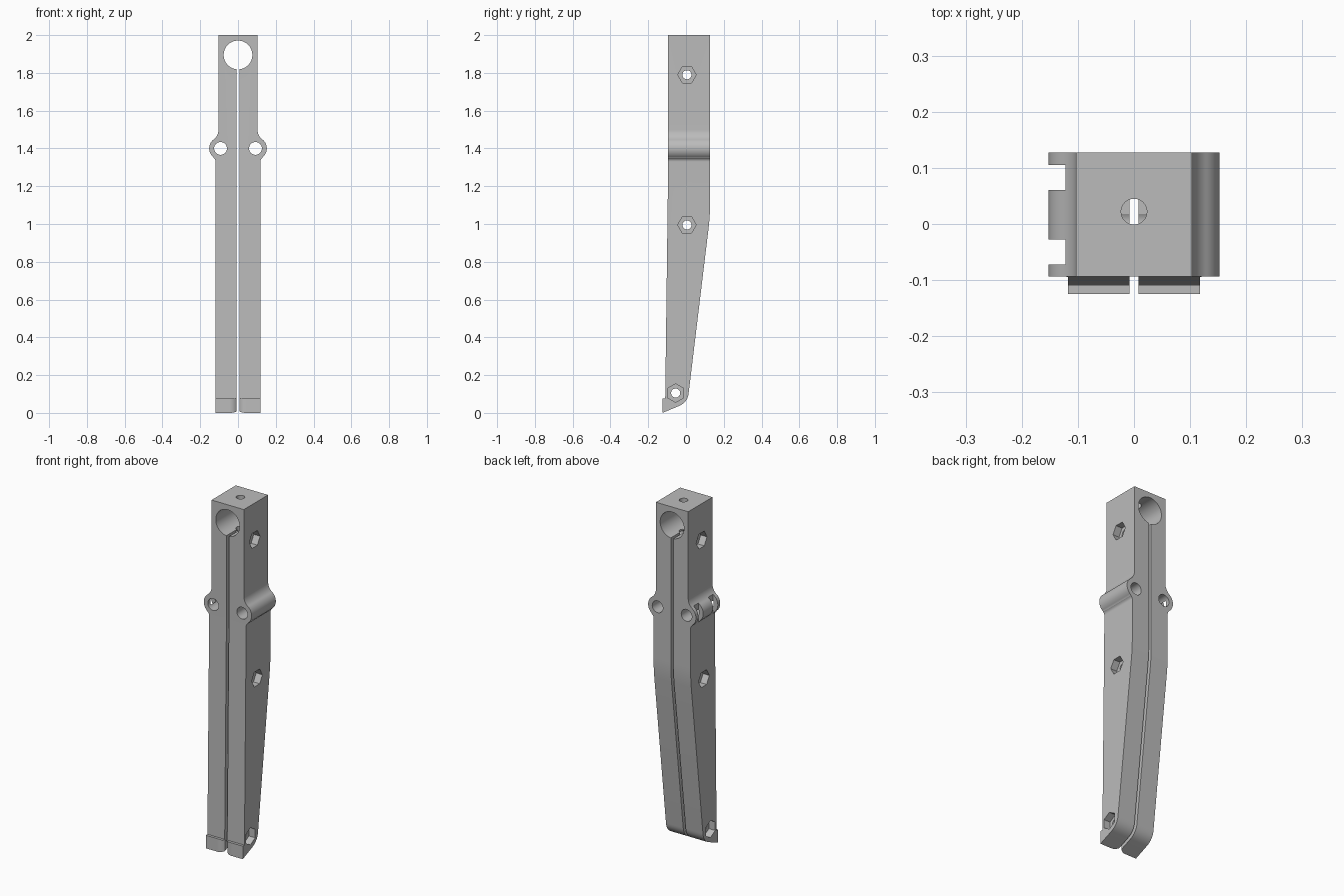
import bpy, bmesh
from math import sin, cos, pi, atan2, radians
from mathutils import Vector

if "Cube" in bpy.data.objects:
    bpy.data.objects.remove(bpy.data.objects["Cube"], do_unlink=True)

grey = bpy.data.materials.new("plain grey")
grey.use_nodes = True
grey.diffuse_color = (0.5, 0.5, 0.5, 1)
grey.node_tree.nodes["Principled BSDF"].inputs["Base Color"].default_value = (0.5, 0.5, 0.5, 1)


def arc(u, v, r, a0, a1, n=16):
    return [(u + r * cos(a0 + (a1 - a0) * i / n), v + r * sin(a0 + (a1 - a0) * i / n))
            for i in range(n + 1)]


def circle(u, v, r, n=48, turn=0.0):
    return arc(u, v, r, turn, turn + 2 * pi, n)[:-1]


def round_corner(prev, corner, nxt, size, n=10):
    p, c, q = Vector(prev), Vector(corner), Vector(nxt)
    a, b = c + (p - c).normalized() * size, c + (q - c).normalized() * size
    return [tuple(a * (1 - t) ** 2 + c * 2 * t * (1 - t) + b * t * t)
            for t in (i / n for i in range(n + 1))]


def prism(name, outline, axis, low, high):
    """Extrude a 2D outline along an axis."""
    place = {"x": lambda u, v, w: (w, u, v),
             "y": lambda u, v, w: (u, w, v),
             "z": lambda u, v, w: (u, v, w)}[axis]
    bm = bmesh.new()
    face = bm.faces.new([bm.verts.new(place(u, v, low)) for u, v in outline])
    new = bmesh.ops.extrude_face_region(bm, geom=[face])["geom"]
    shift = Vector(place(0, 0, high - low))
    bmesh.ops.translate(bm, vec=shift, verts=[g for g in new if isinstance(g, bmesh.types.BMVert)])
    bmesh.ops.recalc_face_normals(bm, faces=bm.faces)
    mesh = bpy.data.meshes.new(name)
    bm.to_mesh(mesh)
    bm.free()
    mesh.materials.append(grey)
    obj = bpy.data.objects.new(name, mesh)
    bpy.context.collection.objects.link(obj)
    return obj


def box(name, x0, x1, y0, y1, z0, z1):
    return prism(name, [(x0, y0), (x1, y0), (x1, y1), (x0, y1)], "z", z0, z1)


# Front outline: narrow head, hinge knuckles with fillets, wider legs
KX, KZ, KR = 0.0925, 1.40, 0.06
HEAD, LEG = 0.103, 0.118
up_r, up_z = 0.066, 1.50
low_r, low_z = 0.022, 1.33
up_x, low_x = HEAD + up_r, LEG + low_r
low_a = atan2(KZ - low_z, KX - low_x)
up_a = atan2(up_z - KZ, up_x - KX)
half = [(LEG, -0.1)]
half += arc(low_x, low_z, low_r, pi, low_a, 8)
half += arc(KX, KZ, KR, low_a - pi, up_a, 24)[1:]
half += arc(up_x, up_z, up_r, up_a + pi, pi, 12)[1:]
half += [(HEAD, 2.0)]
outline = half + [(-x, z) for x, z in reversed(half)]
body = prism("split_arm", outline, "y", -0.3, 0.3)

# Side outline: straight head, tapering legs, hooked toe
BACK = 0.127
bend, heel, toe = (BACK, 1.04), (0.008, 0.055), (-0.125, 0.0)
side = [(-0.094, 2.1), (-0.094, 1.34), (-0.11, 0.075), (-0.125, 0.075), toe]
side += round_corner(toe, heel, bend, 0.05)
side += round_corner(heel, bend, (BACK, 2.1), 0.06)
side += [(BACK, 2.1)]
side_form = prism("side_form", side, "x", -0.4, 0.4)

# Cutters: slot, cross bore, top screw hole, hinge pins
cutters = [
    box("slot", -0.008, 0.008, -0.3, 0.3, -0.2, 1.88),
    prism("head_bore", circle(0, 1.895, 0.076, 64), "y", -0.3, 0.3),
    prism("top_hole", circle(0, 0.022, 0.023, 32), "z", 1.77, 2.1),
]
for s in (-1, 1):
    cutters.append(prism("pin_hole", circle(s * KX, KZ, 0.034), "y", -0.3, 0.3))

# Notches between the knuckles on the model's right side
for y0, y1 in ((0.061, 0.105), (-0.072, -0.028)):
    cutters.append(box("knuckle_notch", -0.3, -0.122, y0, y1, 1.25, 1.6))

# Screw holes with a hexagonal pocket on both outer faces
for y, z, face, turn in ((0.005, 1.79, HEAD, 0), (0.005, 0.995, LEG, 0),
                         (-0.055, 0.105, LEG, radians(30))):
    cutters.append(prism("screw_hole", circle(y, z, 0.024, 32), "x", -0.3, 0.3))
    for s in (-1, 1):
        a, b = sorted((s * (face - 0.04), s * 0.3))
        cutters.append(prism("nut_pocket", circle(y, z, 0.049, 6, turn), "x", a, b))

# Rounded inner edges of the two toes
ease = round_corner((0.06, -0.125), (0.026, -0.125), (0.007, -0.108), 0.02)
ease += [(0.007, -0.108)]
cutters.append(prism("toe_easing", [(0.06, -0.16), (0.06, -0.1251)] + ease
                     + [(-x, y) for x, y in reversed(ease)]
                     + [(-0.06, -0.1251), (-0.06, -0.16)], "z", -0.1, 0.075))


def boolean(target, tool, operation):
    mod = target.modifiers.new(tool.name, "BOOLEAN")
    mod.operation = operation
    mod.solver = "EXACT"
    mod.object = tool
    tool.hide_render = True


boolean(body, side_form, "INTERSECT")
for tool in cutters:
    boolean(body, tool, "DIFFERENCE")

# Bake the cuts and discard the helpers
graph = bpy.context.evaluated_depsgraph_get()
baked = bpy.data.meshes.new_from_object(body.evaluated_get(graph))
body.modifiers.clear()
body.data = baked
for tool in cutters + [side_form]:
    bpy.data.objects.remove(tool, do_unlink=True)

bpy.ops.object.select_all(action="DESELECT")
body.select_set(True)
bpy.context.view_layer.objects.active = body
bpy.ops.object.shade_smooth_by_angle(angle=radians(25))
